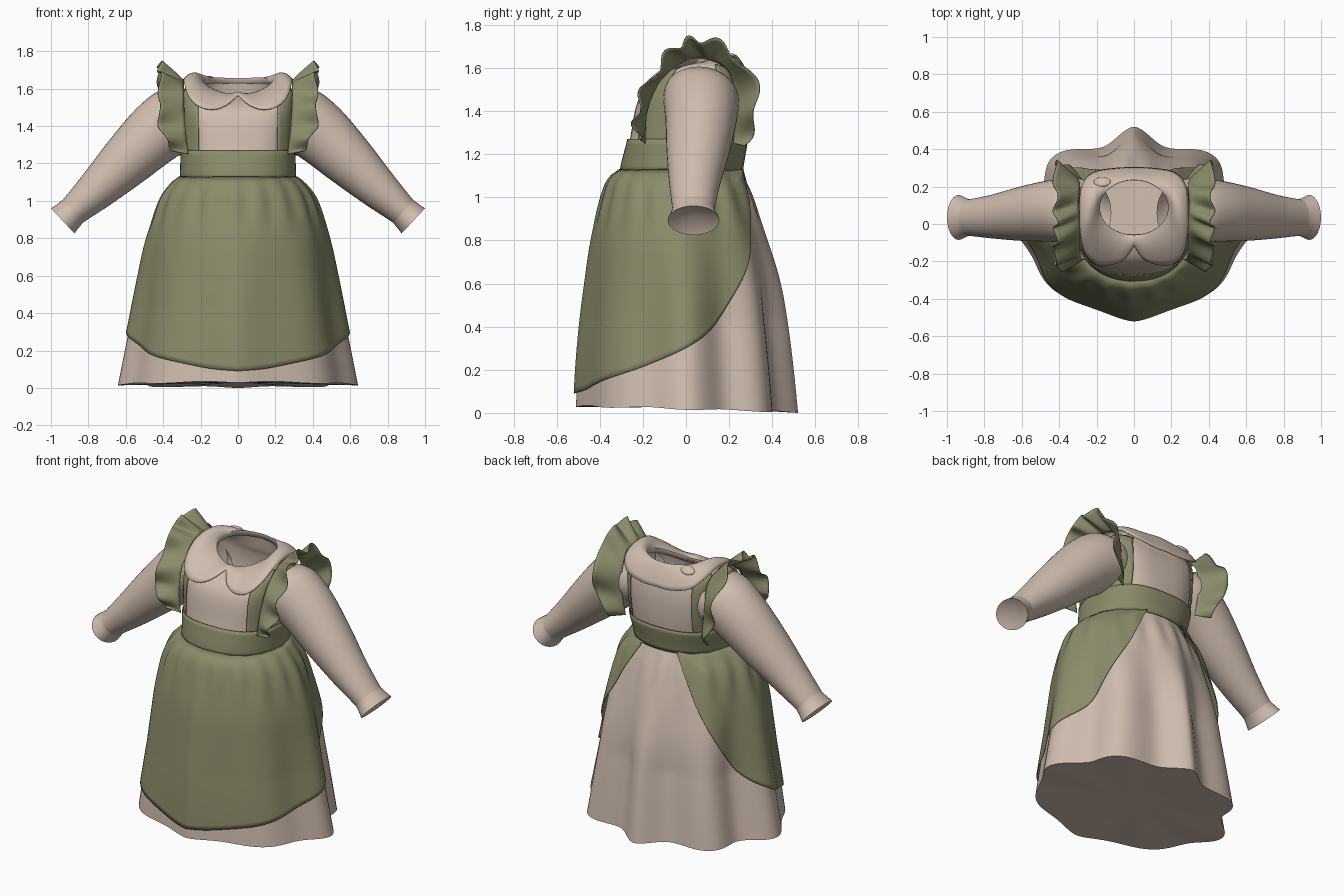
import bpy, bmesh, math
from mathutils import Vector

if "Cube" in bpy.data.objects:
    bpy.data.objects.remove(bpy.data.objects["Cube"])
pi = math.pi

def material(name, c):
    m = bpy.data.materials.new(name)
    m.diffuse_color = (*c, 1)
    m.use_nodes = True
    m.node_tree.nodes["Principled BSDF"].inputs["Base Color"].default_value = m.diffuse_color
    return m
BEIGE = material("beige_cloth", (0.63, 0.51, 0.43))
GREEN = material("olive_cloth", (0.26, 0.26, 0.147))

def spline(pts, n):
    """Sample n+1 points on a smooth curve through pts (any dimension)."""
    out, m = [], len(pts) - 1
    for k in range(n + 1):
        u = k / n * m
        i = min(int(u), m - 1)
        f = u - i
        a, b, c, d = (pts[max(i-1, 0)], pts[i], pts[i+1], pts[min(i+2, m)])
        out.append([0.5 * (2*q + (r-p)*f + (2*p-5*q+4*r-s)*f*f + (3*q-p-3*r+s)*f**3)
                    for p, q, r, s in zip(a, b, c, d)])
    return out

def lookup(table, key):
    """Linear lookup in rows sorted by their first value."""
    if key <= table[0][0]:
        return table[0][1:]
    for a, b in zip(table, table[1:]):
        if key <= b[0]:
            f = (key - a[0]) / (b[0] - a[0])
            return [p + (q-p)*f for p, q in zip(a[1:], b[1:])]
    return table[-1][1:]

def sheet(name, rows, mat, closed=True, cap=None, thick=0, flip=1):
    """Skin rows of points; cap = centre point closing the last row."""
    bm = bmesh.new()
    vs = [[bm.verts.new((p[0]*flip, p[1], p[2])) for p in r] for r in rows]
    n = len(rows[0])
    for a, b in zip(vs, vs[1:]):
        for i in range(n if closed else n - 1):
            j = (i + 1) % n
            bm.faces.new((a[i], a[j], b[j], b[i]))
    if cap:
        c = bm.verts.new((cap[0]*flip, cap[1], cap[2]))
        for i in range(n):
            bm.faces.new((vs[-1][i], vs[-1][(i+1) % n], c))
    bmesh.ops.remove_doubles(bm, verts=bm.verts, dist=1e-5)
    bmesh.ops.recalc_face_normals(bm, faces=bm.faces)
    me = bpy.data.meshes.new(name)
    bm.to_mesh(me)
    bm.free()
    me.materials.append(mat)
    ob = bpy.data.objects.new(name, me)
    bpy.context.collection.objects.link(ob)
    if thick:
        s = ob.modifiers.new("thickness", "SOLIDIFY")
        s.thickness, s.offset = thick, 0
    return ob

# Skirt and apron share one draped shape: z, half width, front y, back y
DRAPE = sorted(spline([(1.135, .295, -.288, .25), (1.09, .35, -.345, .27), (1.0, .41, -.38, .31),
                       (.8, .48, -.43, .38), (.6, .525, -.46, .44), (.4, .565, -.485, .475),
                       (.2, .605, -.502, .50), (0, .645, -.512, .52)], 56))

def drape(t, z, off=0):
    hx, yf, yb = lookup(DRAPE, z)
    hx, hy = hx + off, (yb - yf)/2 + off
    back = (1 - math.cos(t)) / 2
    low = min(1, max(0, (1.13 - z) / .7))
    amp = (.018 + .055*min(1, 1.6*back**1.5)) * low
    k = 1 + amp * (math.cos(8*t) - 1)
    k += .018 * math.cos(19*t + 1) * math.exp(-((z - 1.0) / .13)**2)
    s = math.sin(t)
    sx = math.copysign(abs(s)**(1 + .22*low), s)     # slimmer diagonals low down
    return (hx*k*sx, (yf + yb)/2 - hy*k*math.cos(t), z)

rows = []
for i in range(41):
    row = []
    for j in range(128):
        t = 2*pi*j/128
        hem = .018 + .014*math.cos(t) - .004*math.cos(8*t)
        row.append(drape(t, 1.13 + (hem - 1.13)*i/40))
    rows.append(row)
sheet("skirt", rows, BEIGE, cap=(0, 0, .03))

# Apron: lower edge height by angle from the front
EDGE = spline([(0, .09), (.3, .102), (.6, .135), (.9, .175), (1.2, .225), (1.57, .30), (1.92, .42),
               (2.19, .60), (2.44, .80), (2.65, 1.0), (2.77, 1.12)], 50)
rows = []
for i in range(37):
    row = []
    for j in range(121):
        t = -2.77 + 5.54*j/120
        zb = lookup(EDGE, abs(t))[0]
        lift = .02 * max(0, abs(t) - 1.7) * min(1, i/8)
        row.append(drape(t, 1.13 + (zb - 1.13)*i/36, .011 + lift))
    rows.append(row)
sheet("apron", rows, GREEN, closed=False, thick=.004)

# Bodice rings: half width, front y, back y, front z, back z, side lift, squareness
RINGS = spline([(.295, -.293, .25, 1.10, 1.10, 0, .92), (.293, -.258, .272, 1.28, 1.28, 0, .76),
                (.295, -.235, .275, 1.41, 1.41, .01, .66), (.295, -.205, .265, 1.48, 1.50, .03, .62),
                (.28, -.15, .25, 1.525, 1.55, .07, .66), (.19, -.055, .235, 1.56, 1.645, .03, .9)], 30)

def torso(r, t, off=0):
    hx, yf, yb, zf, zb, lift, e = r
    s, c = math.sin(t), math.cos(t)
    q = lambda v: math.copysign(abs(v)**e, v)
    return ((hx + off)*q(s), (yf + yb)/2 - ((yb - yf)/2 + off)*q(c),
            zf + (zb - zf)*(1 - c)/2 + lift*s*s)

sheet("bodice", [[torso(r, 2*pi*j/72) for j in range(72)] for r in RINGS], BEIGE)

# Waistband
band = []
for i in range(7):
    r = list(RINGS[i])
    r[3] = r[4] = 1.12 + .15*i/6
    band.append([torso(r, 2*pi*j/72, .012) for j in range(72)])
sheet("waistband", band, GREEN, thick=.006)

# Collar: half outline from the front notch round to the back, then mirrored
OUT = spline([(0, -.115, 1.565), (.055, -.19, 1.515), (.13, -.218, 1.488), (.21, -.212, 1.505),
              (.265, -.15, 1.56), (.287, -.04, 1.63), (.29, .08, 1.65), (.28, .2, 1.62),
              (.22, .275, 1.56), (.1, .298, 1.53), (0, .302, 1.53)], 40)
rows = []
for i in range(10):
    s = max(0, i - 1) / 8
    row = []
    for j in range(41):
        t = pi*j/40
        inner = Vector((.185*math.sin(t), .088 - .148*math.cos(t),
                        1.612 - .043*math.cos(t) + .03*math.sin(t)**2))
        p = inner.lerp(Vector(OUT[j]), s)
        p.z += 4*s*(1 - s)*(.015 + .02*math.sin(t)**2) - (.03 if i == 0 else 0)
        row.append(p)
    rows.append(row + [Vector((-p.x, p.y, p.z)) for p in row[-2:0:-1]])
sheet("collar", rows, BEIGE, thick=.005)

# Small round back fastening on the collar
bpy.ops.mesh.primitive_uv_sphere_add(segments=20, ring_count=10, location=(-.17, .225, 1.648))
button = bpy.context.object
button.name = "collar_button"
button.scale = (.045, .03, .014)
button.rotation_euler = (-.6, -.1, 0)
button.data.materials.append(BEIGE)

# Sleeves: centre x, y, z, half thickness, half depth
ARM = spline([(.23, .06, 1.49, .16, .16), (.31, .07, 1.45, .182, .175), (.44, .07, 1.36, .168, .165),
              (.60, .055, 1.21, .142, .145), (.75, .04, 1.065, .11, .118),
              (.865, .035, .96, .085, .10), (.893, .035, .935, .083, .10), (.937, .035, .893, .092, .12)], 42)
# Ruffle inner and outer edges
R_IN = spline([(.265, -.19, 1.25), (.283, -.18, 1.4), (.29, -.12, 1.54), (.29, 0, 1.635),
               (.295, .10, 1.64), (.29, .20, 1.58), (.285, .23, 1.42), (.265, .22, 1.25)], 110)
R_OUT = spline([(.35, -.225, 1.27), (.42, -.23, 1.40), (.42, -.17, 1.54), (.42, -.06, 1.69),
                (.42, .06, 1.735), (.42, .21, 1.68), (.42, .335, 1.48), (.34, .28, 1.24)], 110)

for side, flip in (("left", 1), ("right", -1)):
    rows = []
    for x, y, z, a, b in ARM:
        rows.append([(x + .68*a*math.cos(u), y + b*math.sin(u), z + .73*a*math.cos(u))
                     for u in (2*pi*k/40 for k in range(40))])
    sheet("sleeve_" + side, rows, BEIGE, cap=(.91, .035, .918), flip=flip)

    rows = []
    for i in range(9):
        s = i / 8
        row = []
        for j in range(111):
            a, b = Vector(R_IN[j]), Vector(R_OUT[j])
            tan = Vector(R_OUT[min(j+1, 110)]) - Vector(R_OUT[max(j-1, 0)])
            nrm = tan.cross(b - a).normalized()
            u = j / 110
            # soft folds, slightly uneven
            w = math.sin(2*pi*(7*u + .12*math.sin(4*pi*u)) + .5)
            row.append(a.lerp(b, s) + nrm*(.024*w*s**.8))
        rows.append(row)
    sheet("shoulder_ruffle_" + side, rows, GREEN, closed=False, thick=.005, flip=flip)

    # Straps follow the bodice, front and back
    for where in ("front", "back"):
        rows = []
        for r in RINGS[5:26]:
            e = r[6]
            t0, t1 = (math.asin(k**(1/e)) for k in (.70, .975))
            ts = [t0 + (t1 - t0)*k/10 for k in range(11)]
            rows.append([torso(r, t if where == "front" else pi - t, .007) for t in ts])
        sheet("strap_%s_%s" % (where, side), rows, GREEN, closed=False, thick=.005, flip=flip)

# Smooth shading everywhere, sharp at hems and caps
bpy.ops.object.select_all(action='SELECT')
bpy.context.view_layer.objects.active = button
bpy.ops.object.shade_smooth_by_angle(angle=math.radians(45))
